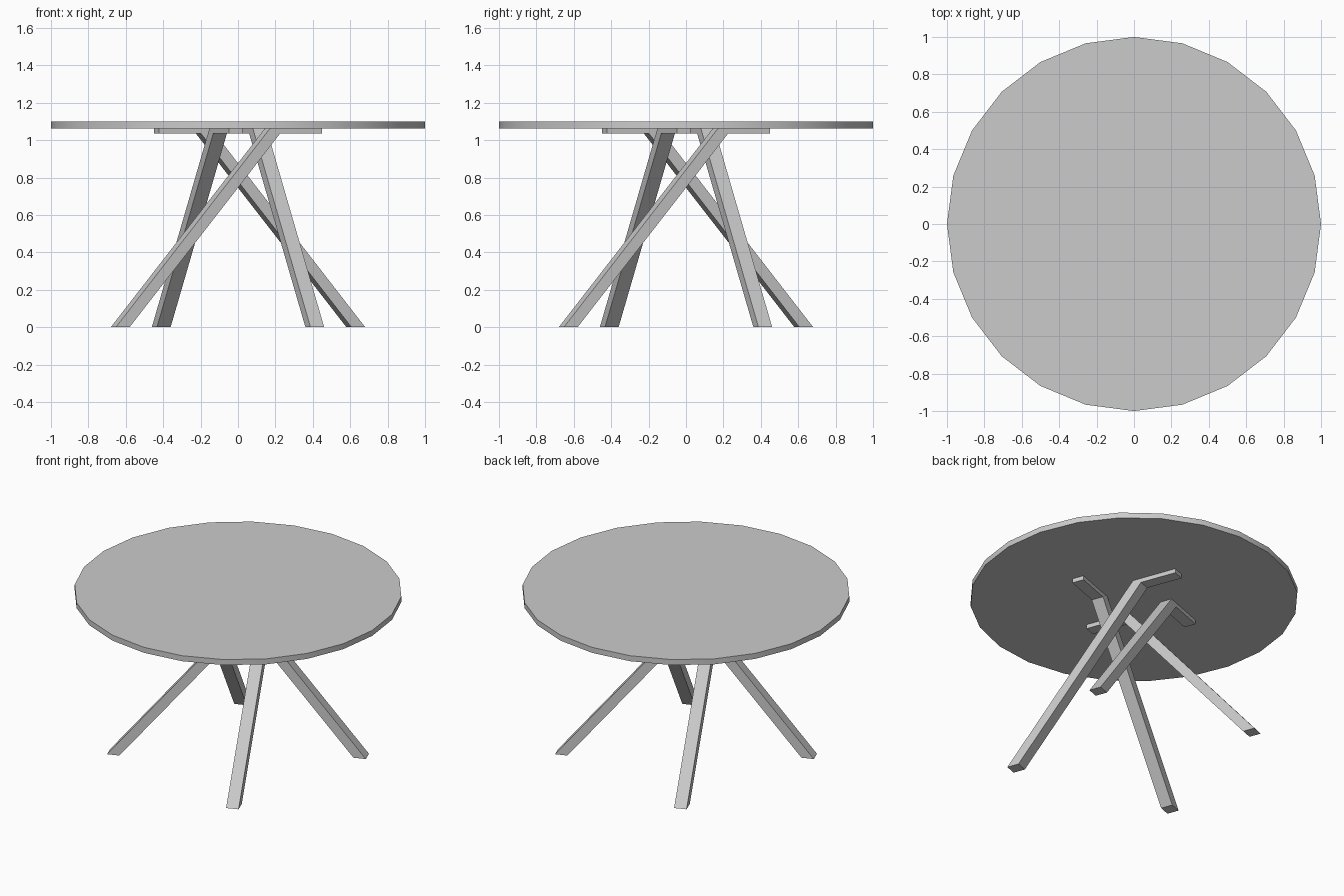
import bpy, bmesh, math
from mathutils import Matrix

cube = bpy.data.objects.get("Cube")
if cube:
    bpy.data.objects.remove(cube, do_unlink=True)

# One grey finish for the whole table
GREY = (0.6, 0.6, 0.6, 1)
grey = bpy.data.materials.new("light_grey")
grey.use_nodes = True
grey.diffuse_color = GREY
grey.node_tree.nodes["Principled BSDF"].inputs["Base Color"].default_value = GREY

TOP_Z, UNDER_Z, BAR_Z = 1.10, 1.063, 1.035


def add_object(name, bm):
    bmesh.ops.recalc_face_normals(bm, faces=bm.faces)
    mesh = bpy.data.meshes.new(name)
    bm.to_mesh(mesh)
    bm.free()
    mesh.materials.append(grey)
    obj = bpy.data.objects.new(name, mesh)
    bpy.context.collection.objects.link(obj)
    return obj


# Round top with 24 sides
bm = bmesh.new()
bmesh.ops.create_cone(bm, cap_ends=True, segments=24, radius1=1, radius2=1,
                      depth=TOP_Z - UNDER_Z,
                      matrix=Matrix.Translation((0, 0, (TOP_Z + UNDER_Z) / 2)))
top = add_object("table_top", bm)
bpy.context.view_layer.objects.active = top
top.select_set(True)
bpy.ops.object.shade_smooth_by_angle(angle=math.radians(30))
top.select_set(False)

# Side profile of a slanted leg that bends into a flat mounting bar
PROFILE = [(-0.773, 0), (-0.695, 0), (0.164, BAR_Z), (0.404, BAR_Z),
           (0.404, UNDER_Z), (0.107, UNDER_Z)]
WIDTH, OFFSET = 0.078, -0.164


def add_leg(name, angle):
    bm = bmesh.new()
    near = OFFSET - WIDTH / 2
    face = bm.faces.new([bm.verts.new((u, near, z)) for u, z in PROFILE])
    extruded = bmesh.ops.extrude_face_region(bm, geom=[face])["geom"]
    verts = [g for g in extruded if isinstance(g, bmesh.types.BMVert)]
    bmesh.ops.translate(bm, verts=verts, vec=(0, WIDTH, 0))
    bmesh.ops.rotate(bm, verts=bm.verts, matrix=Matrix.Rotation(angle, 3, "Z"))
    return add_object(name, bm)


# Four legs crossing past each other around the centre
for i, side in enumerate(("front_right", "front_left", "back_left", "back_right")):
    add_leg(side + "_leg", math.radians(20.5 + 90 * i))
